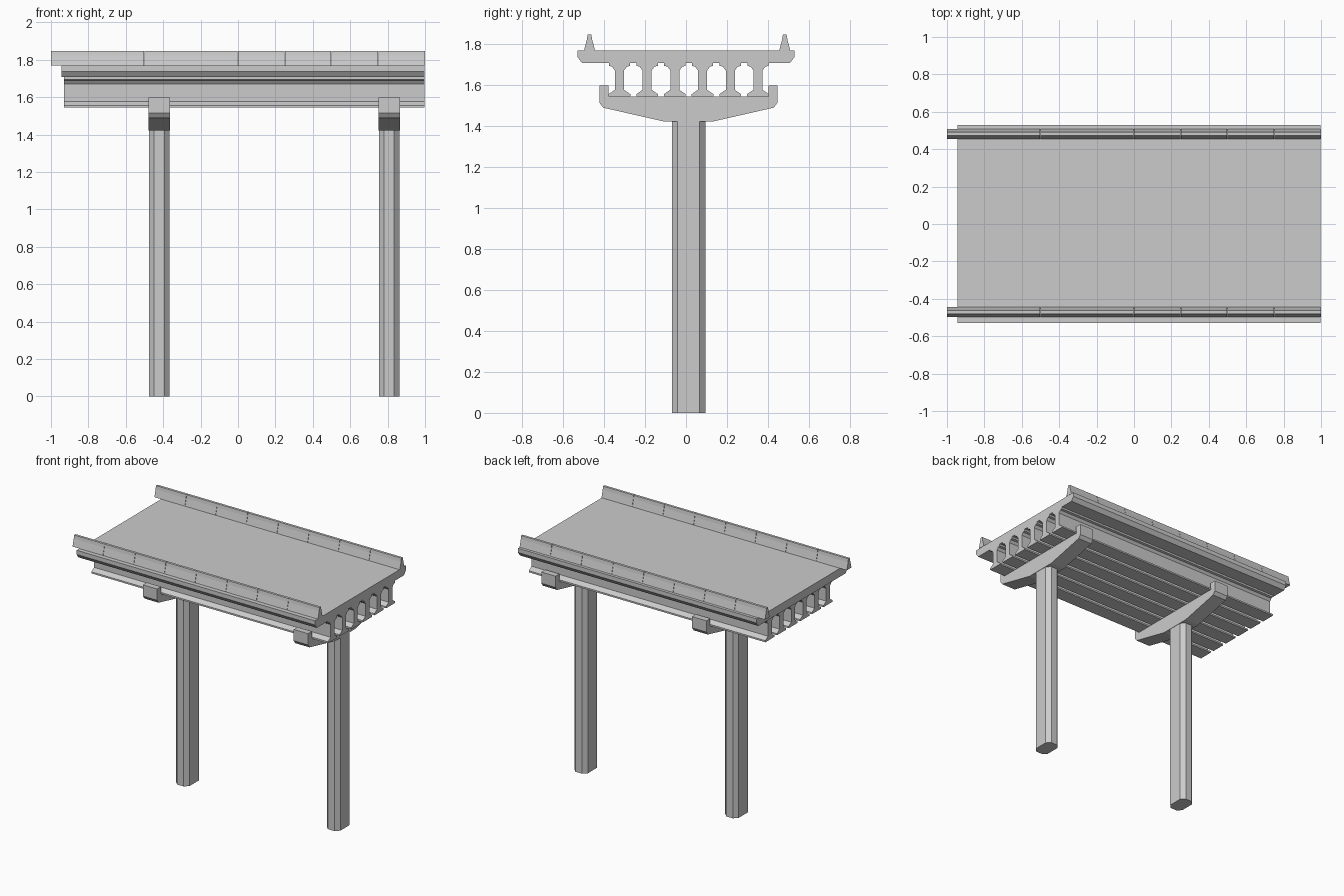
import bpy, bmesh

if "Cube" in bpy.data.objects:
    bpy.data.objects.remove(bpy.data.objects["Cube"])


def prism(name, profile, x0, x1):
    """Extrude a (y, z) profile along x."""
    bm = bmesh.new()
    face = bm.faces.new([bm.verts.new((x0, y, z)) for y, z in profile])
    out = bmesh.ops.extrude_face_region(bm, geom=[face])
    moved = [g for g in out["geom"] if isinstance(g, bmesh.types.BMVert)]
    bmesh.ops.translate(bm, vec=(x1 - x0, 0, 0), verts=moved)
    return finish(name, bm)


def finish(name, bm):
    bmesh.ops.recalc_face_normals(bm, faces=bm.faces)
    me = bpy.data.meshes.new(name)
    bm.to_mesh(me)
    bm.free()
    ob = bpy.data.objects.new(name, me)
    bpy.context.collection.objects.link(ob)
    return ob


def mirrored(half, cy):
    """Full outline from the right half, listed bottom to top as (offset, z)."""
    return [(cy + y, z) for y, z in half] + [(cy - y, z) for y, z in reversed(half)]


# Chamfered pillar columns
def pillar(name, cx, cy, hx, hy, c, top):
    pts = [(hx, hy - c), (hx - c, hy), (c - hx, hy), (-hx, hy - c),
           (-hx, c - hy), (c - hx, -hy), (hx - c, -hy), (hx, c - hy)]
    bm = bmesh.new()
    face = bm.faces.new([bm.verts.new((cx + x, cy + y, 0)) for x, y in pts])
    out = bmesh.ops.extrude_face_region(bm, geom=[face])
    moved = [g for g in out["geom"] if isinstance(g, bmesh.types.BMVert)]
    bmesh.ops.translate(bm, vec=(0, 0, top), verts=moved)
    finish(name, bm)


# Hammerhead pier caps with upturned ends
cap = [(0.118, 1.422), (0.417, 1.49), (0.435, 1.515), (0.435, 1.598),
       (0.39, 1.598), (0.39, 1.544)]
for i, cx in enumerate((-0.421, 0.808)):
    pillar(f"pillar_{i}", cx, 0.0125, 0.055, 0.082, 0.028, 1.424)
    prism(f"pier_cap_{i}", mirrored(cap, 0.012), cx - 0.058, cx + 0.058)

# Six I-section girders
girder = [(0.053, 1.544), (0.053, 1.556), (0.022, 1.577), (0.022, 1.671),
          (0.036, 1.69), (0.052, 1.694), (0.052, 1.709)]
for i in range(6):
    prism(f"girder_{i}", mirrored(girder, -0.325 + 0.1353 * i), -0.93, 0.998)

# Deck slab with chamfered lower edges
prism("deck", mirrored([(0.508, 1.708), (0.53, 1.738), (0.53, 1.769)], 0), -0.945, 0.998)

# Parapet walls in eight segments per side
barrier = [(0.027, 1.769), (0.024, 1.780), (0.013, 1.822), (0.009, 1.847)]
for side, cy in (("front", -0.471), ("back", 0.482)):
    for i in range(8):
        x = -1 + 0.25 * i
        prism(f"parapet_{side}_{i}", mirrored(barrier, cy), x, x + (0.25 if i == 7 else 0.248))
